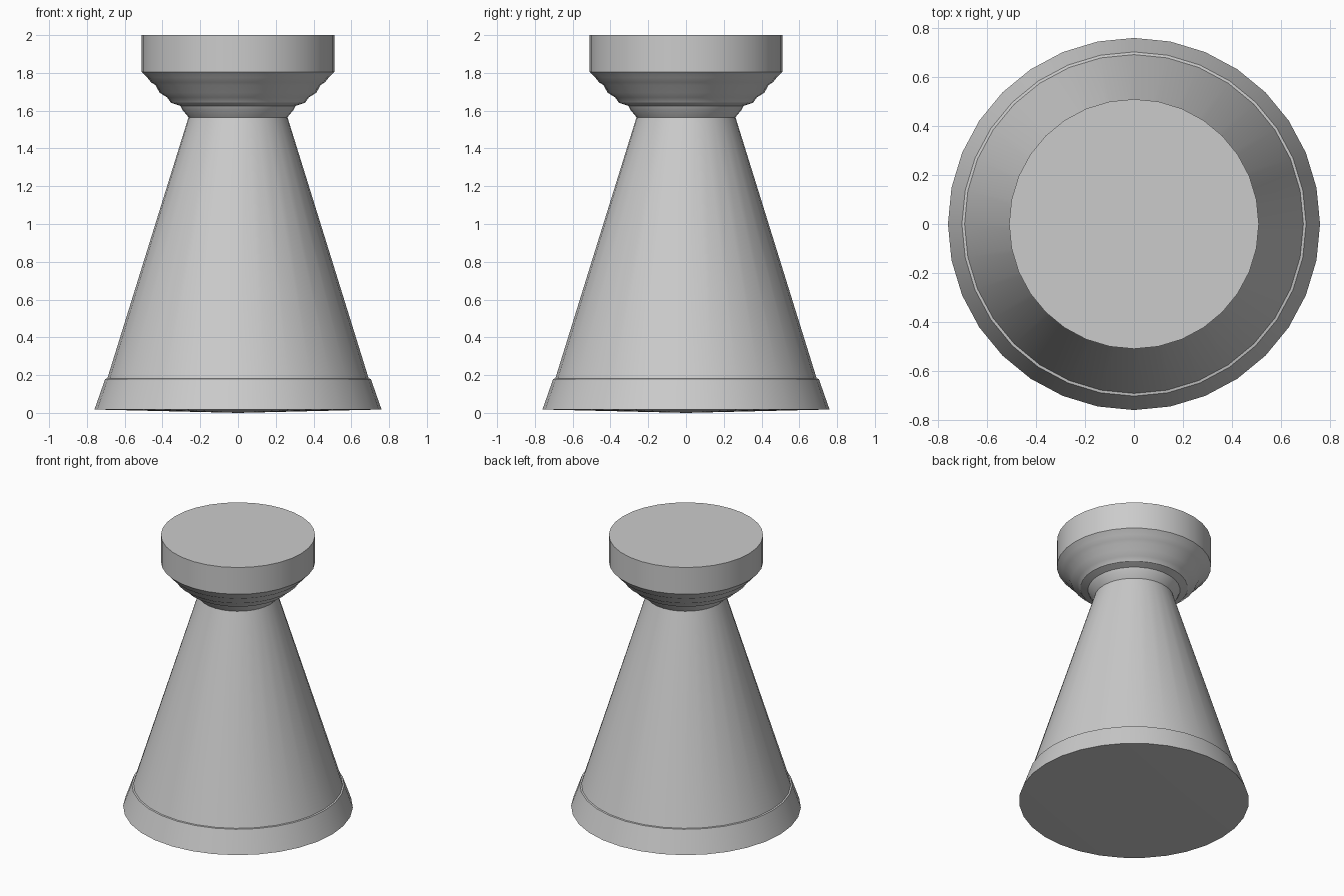
import bpy, bmesh, math

if "Cube" in bpy.data.objects:
    bpy.data.objects.remove(bpy.data.objects["Cube"])

SIDES = 32

grey = bpy.data.materials.new("plain grey")
grey.diffuse_color = (0.6, 0.6, 0.6, 1)
grey.use_nodes = True
grey.node_tree.nodes["Principled BSDF"].inputs["Base Color"].default_value = grey.diffuse_color


def lathe(name, profile, sharp=35):
    """Spin a (radius, z) profile around z; radius 0 gives a pole."""
    bm = bmesh.new()
    rings = []
    for r, z in profile:
        if r == 0:
            rings.append([bm.verts.new((0, 0, z))] * SIDES)
        else:
            rings.append([bm.verts.new((r * math.cos(2 * math.pi * i / SIDES),
                                        r * math.sin(2 * math.pi * i / SIDES), z))
                          for i in range(SIDES)])
    for a, b in zip(rings, rings[1:]):
        for i in range(SIDES):
            j = (i + 1) % SIDES
            bm.faces.new(list(dict.fromkeys((a[i], a[j], b[j], b[i]))))
    bmesh.ops.recalc_face_normals(bm, faces=bm.faces)
    mesh = bpy.data.meshes.new(name)
    bm.to_mesh(mesh)
    bm.free()
    mesh.materials.append(grey)
    obj = bpy.data.objects.new(name, mesh)
    bpy.context.collection.objects.link(obj)
    bpy.ops.object.select_all(action='DESELECT')
    obj.select_set(True)
    bpy.context.view_layer.objects.active = obj
    bpy.ops.object.shade_smooth_by_angle(angle=math.radians(sharp))
    return obj


# One closed turned body: foot, small ledge, tapered shaft, rippled neck, cap
foot = [(0, 0), (0.76, 0.018), (0.703, 0.18), (0.692, 0.182)]
shaft = [(0.262, 1.565)]
neck = [(0.295, 1.605), (0.305, 1.625), (0.355, 1.642), (0.375, 1.67),
        (0.415, 1.695), (0.437, 1.735), (0.46, 1.75), (0.48, 1.775)]
cap = [(0.51, 1.805), (0.51, 2.0), (0, 2.0)]
lathe("turned_pedestal", foot + shaft + neck + cap)
